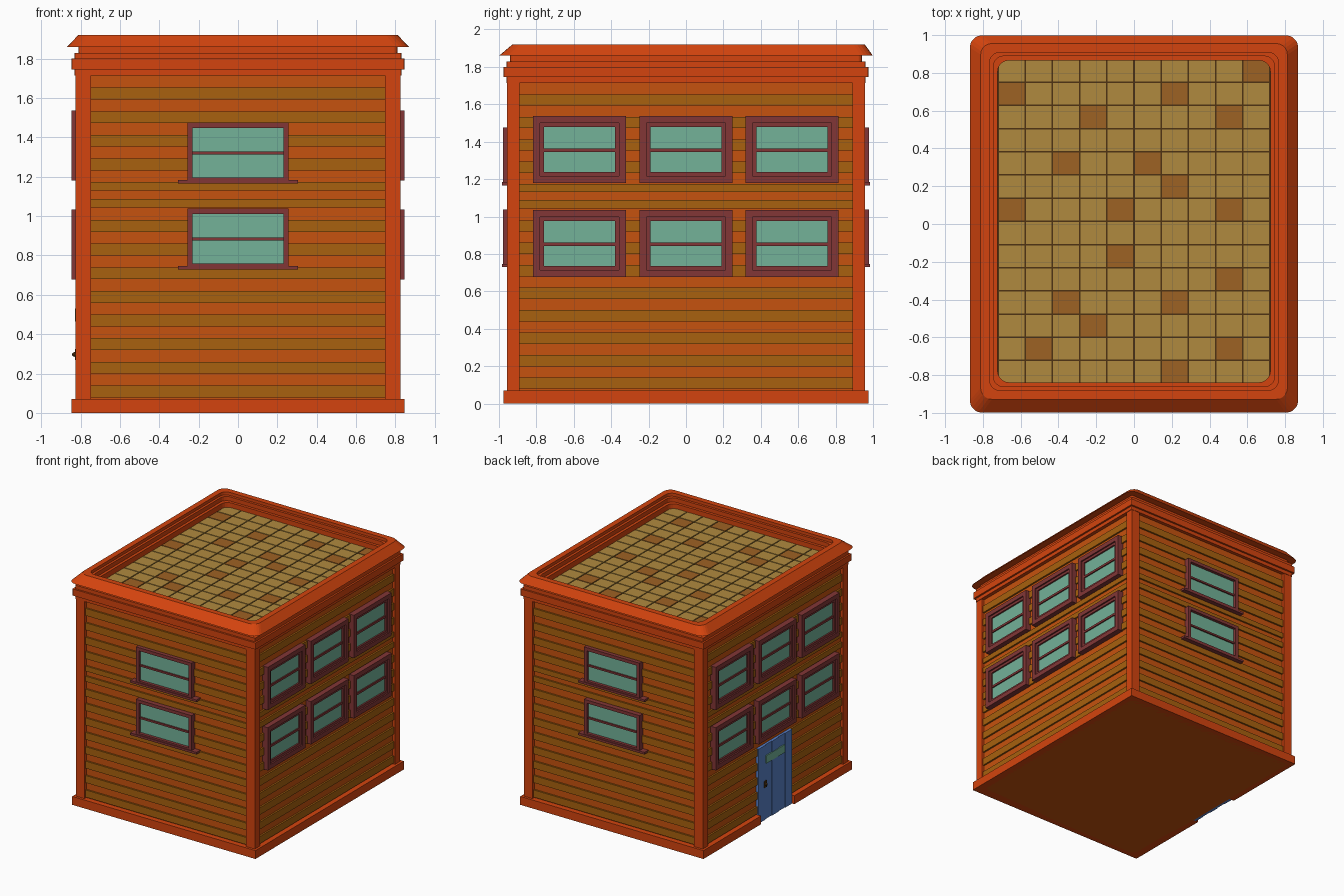
import bpy, bmesh, math
from mathutils import Vector

if "Cube" in bpy.data.objects:
    bpy.data.objects.remove(bpy.data.objects["Cube"])


def mat(name, r, g, b):
    m = bpy.data.materials.new(name)
    lin = [((c / 255 + 0.055) / 1.055) ** 2.4 if c > 10 else c / 255 / 12.92 for c in (r, g, b)]
    m.diffuse_color = (*lin, 1)
    m.use_nodes = True
    m.node_tree.nodes["Principled BSDF"].inputs["Base Color"].default_value = m.diffuse_color
    return m


TRIM = mat("orange trim", 212, 68, 14)
WALL = mat("rust wall", 198, 82, 14)
PLANK = mat("ochre plank", 168, 97, 14)
FRAME = mat("maroon frame", 130, 54, 54)
GLASS = mat("green glass", 115, 178, 152)
TILE = mat("tan tile", 176, 138, 62)
TILE2 = mat("brown tile", 158, 98, 36)
GROUT = mat("dark grout", 78, 50, 18)
DOOR = mat("blue door", 88, 128, 200)


def boxes(name, material, items):
    """One object out of many (x0, x1, y0, y1, z0, z1) boxes."""
    bm = bmesh.new()
    for x0, x1, y0, y1, z0, z1 in items:
        vs = bmesh.ops.create_cube(bm, size=1)["verts"]
        for v in vs:
            v.co = Vector((x0 + (v.co.x + .5) * (x1 - x0), y0 + (v.co.y + .5) * (y1 - y0),
                           z0 + (v.co.z + .5) * (z1 - z0)))
    return finish(name, material, bm)


def finish(name, material, bm):
    bmesh.ops.recalc_face_normals(bm, faces=bm.faces)
    me = bpy.data.meshes.new(name)
    bm.to_mesh(me)
    bm.free()
    me.materials.append(material)
    ob = bpy.data.objects.new(name, me)
    bpy.context.collection.objects.link(ob)
    return ob


def on(side, u0, u1, d0, d1, z0, z1):
    """Box on a wall: u along the wall, d outward distance from the centre."""
    return {"front": (u0, u1, -d1, -d0, z0, z1), "back": (-u1, -u0, d0, d1, z0, z1),
            "right": (d0, d1, u0, u1, z0, z1), "left": (-d1, -d0, -u1, -u0, z0, z1)}[side]


HX, HY = 0.80, 0.932                      # wall half sizes
DEPTH = {"front": HY, "back": HY, "right": HX, "left": HX}

# wall core
boxes("wall_core", WALL, [(-HX, HX, -HY, HY, 0, 1.80)])

# siding planks, an upper and a lower run
rows = [(1.653 - .12 * i - .06, 1.653 - .12 * i) for i in range(4)] + [(1.13, 1.173), (1.043, 1.088)]
rows += [(.98 - .1201 * i - .06, .98 - .1201 * i) for i in range(8)]
for s, d in DEPTH.items():
    w = .75 if d == HY else .892
    boxes(s + "_planks", PLANK, [on(s, -w, w, d - .01, d + .014, a, b) for a, b in rows])

# corner boards
boxes("corner_boards", TRIM, [(min(a * .746, a * .825), max(a * .746, a * .825),
                               min(b * .89, b * .957), max(b * .89, b * .957), 0, 1.73)
                              for a in (-1, 1) for b in (-1, 1)])

# base skirting, with a gap for the door on the left
boxes("base_skirting", TRIM, [
    on("front", -.845, .845, .90, .977, 0, .07), on("back", -.845, .845, .90, .977, 0, .07),
    on("right", -.91, .91, .78, .845, 0, .07),
    on("left", -.91, -.22, .78, .845, 0, .07), on("left", .22, .91, .78, .845, 0, .07)])


# cornice and roof rim: rounded rectangles lofted along a profile
def ring(bm, hx, r, z, cy, n=5):
    hy, out = hx + .13, []
    for k, (sx, sy) in enumerate(((1, 1), (-1, 1), (-1, -1), (1, -1))):
        for i in range(n + 1):
            a = math.pi / 2 * (k + i / n)
            out.append(bm.verts.new((sx * (hx - r) + r * math.cos(a),
                                     cy + sy * (hy - r) + r * math.sin(a), z)))
    return out


profile = [(.79, .004, 1.715, 0), (.83, .004, 1.715, 0), (.83, .004, 1.745, 0), (.845, .006, 1.745, 0),
           (.845, .006, 1.80, 0), (.83, .006, 1.80, 0), (.83, .006, 1.83, 0), (.81, .02, 1.83, 0),
           (.81, .02, 1.86, 0), (.869, .065, 1.86, 0), (.812, .06, 1.92, .014), (.765, .055, 1.92, .014),
           (.765, .055, 1.895, .014), (.745, .055, 1.895, .014), (.745, .055, 1.86, .014),
           (.722, .06, 1.86, .014), (.722, .06, 1.79, .014), (.70, .05, 1.74, 0)]
bm = bmesh.new()
loops = [ring(bm, *p) for p in profile]
for A, B in zip(loops, loops[1:] + loops[:1]):
    for i in range(len(A)):
        j = (i + 1) % len(A)
        bm.faces.new((A[i], A[j], B[j], B[i]))
finish("cornice_and_roof_rim", TRIM, bm)

# roof tiles over a grout bed
boxes("roof_grout", GROUT, [(-.73, .73, -.85, .88, 1.78, 1.814)])
brown = {(9, 0), (0, 1), (6, 1), (3, 2), (8, 2), (2, 4), (5, 4), (6, 5), (0, 6), (4, 6), (8, 6), (4, 8),
         (8, 9), (2, 10), (6, 10), (3, 11), (1, 12), (8, 12), (6, 13)}
tan, dark = [], []
for c in range(10):
    for r in range(14):
        x, y, g = -.72 + .144 * c, .873 - .1227 * r, .004
        (dark if (c, r) in brown else tan).append((x + g, x + .144 - g, y - .1227 + g, y - g, 1.80, 1.82))
boxes("tan_roof_tiles", TILE, tan)
boxes("brown_roof_tiles", TILE2, dark)


# windows
def frame(s, c, w, z0, z1, t, d0, d1):
    """Rectangular frame of thickness t."""
    return [on(s, c - w, c - w + t, d0, d1, z0, z1), on(s, c + w - t, c + w, d0, d1, z0, z1),
            on(s, c - w + t, c + w - t, d0, d1, z0, z0 + t), on(s, c - w + t, c + w - t, d0, d1, z1 - t, z1)]


for s in ("front", "back"):
    parts, panes = [], []
    for z in (1.17, .733):
        parts += frame(s, 0, .257, z, z + .305, .027, HY, .978)
        parts.append(on(s, -.305, .305, HY, .984, z - .004, z + .014))
        parts.append(on(s, -.23, .23, HY, .965, z + .143, z + .158))
        panes.append(on(s, -.235, .235, HY, .953, z + .014, z + .29))
    boxes(s + "_window_frames", FRAME, parts)
    boxes(s + "_window_glass", GLASS, panes)

for s in ("right", "left"):
    parts, panes = [], []
    for z in (1.18, .677):
        for c in (-.569, 0, .567):
            parts += frame(s, c, .248, z, z + .357, .037, HX, .847)
            parts += frame(s, c, .212, z + .036, z + .321, .022, HX, .835)
            parts.append(on(s, c - .2, c + .2, HX, .832, z + .166, z + .184))
            panes.append(on(s, c - .2, c + .2, HX, .822, z + .04, z + .317))
    boxes(s + "_window_frames", FRAME, parts)
    boxes(s + "_window_glass", GLASS, panes)

# plank door on the left side
w = .44 / 5
boxes("door_planks", DOOR, [on("left", -.22 + w * i, -.22 + w * (i + 1), HX - .01,
                               (.824, .819)[i % 2], 0, .62) for i in range(5)])
boxes("door_window", GLASS, [on("left", -.12, .12, HX, .828, .465, .53)])
boxes("door_handle_plate", GROUT, [on("left", -.15, -.115, HX, .828, .27, .325)])
bm = bmesh.new()
bmesh.ops.create_icosphere(bm, subdivisions=2, radius=.012)
bmesh.ops.translate(bm, verts=bm.verts, vec=(-.832, .133, .297))
finish("door_knob", GROUT, bm)
